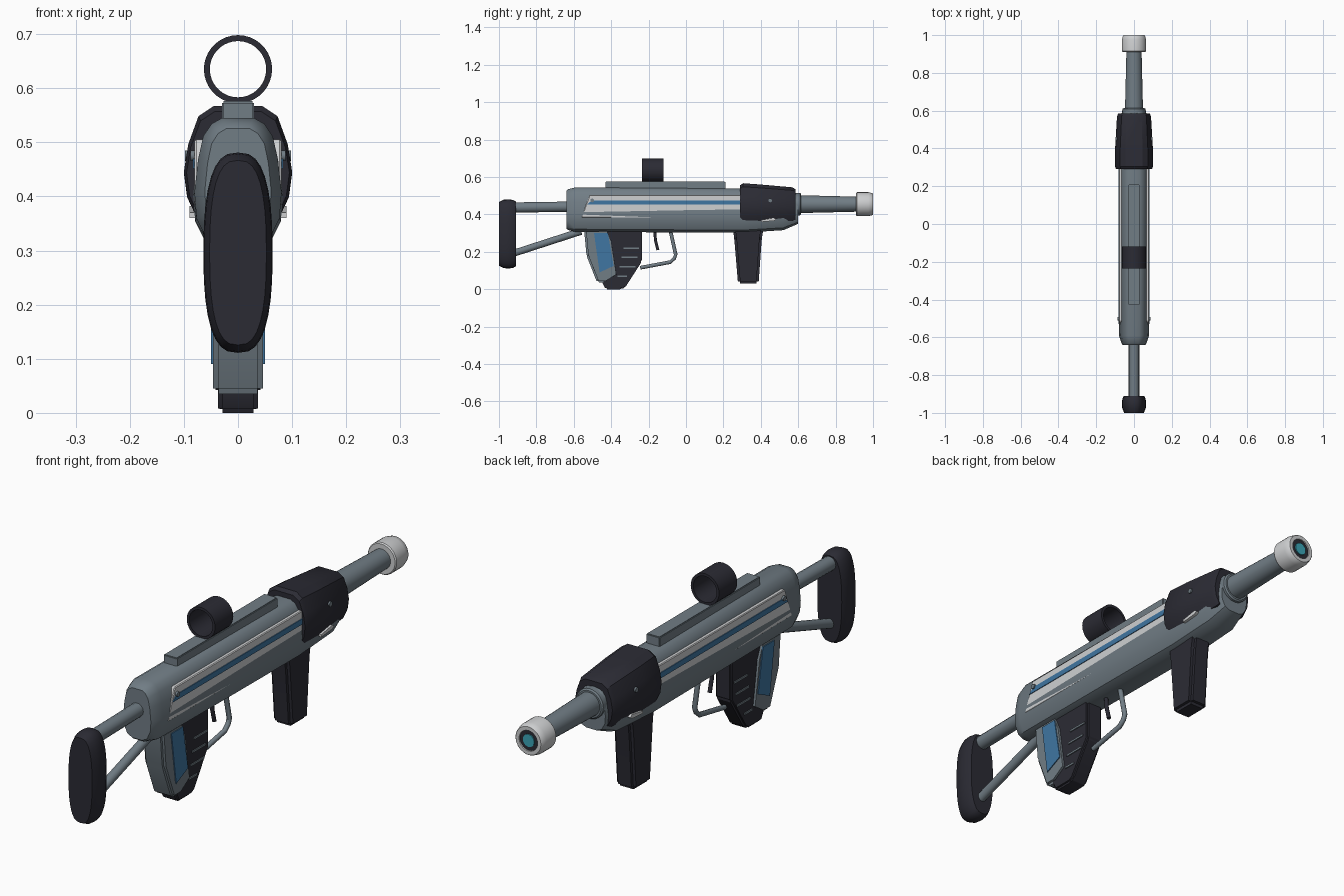
import bpy, bmesh, math
from mathutils import Vector

if "Cube" in bpy.data.objects:
    bpy.data.objects.remove(bpy.data.objects["Cube"])


def material(name, rgb):
    m = bpy.data.materials.new(name)
    m.use_nodes = True
    m.diffuse_color = (*rgb, 1)
    m.node_tree.nodes["Principled BSDF"].inputs["Base Color"].default_value = (*rgb, 1)
    return m


STEEL = material("steel grey", (0.165, 0.205, 0.235))
DARK = material("charcoal", (0.024, 0.024, 0.034))
WHITE = material("off white", (0.62, 0.63, 0.64))
BLUE = material("blue", (0.05, 0.18, 0.36))
CYAN = material("cyan glow", (0.045, 0.38, 0.48))


def finish(name, bm, mat, bevel=0, segments=2):
    bmesh.ops.recalc_face_normals(bm, faces=bm.faces)
    if bevel:
        bmesh.ops.bevel(bm, geom=bm.edges[:], offset=bevel, segments=segments,
                        affect='EDGES', clamp_overlap=True)
    for f in bm.faces:
        f.smooth = True
    me = bpy.data.meshes.new(name)
    bm.to_mesh(me)
    bm.free()
    me.materials.append(mat)
    me.set_sharp_from_angle(angle=math.radians(32))
    ob = bpy.data.objects.new(name, me)
    bpy.context.collection.objects.link(ob)
    return ob


def loft(name, loops, mat, closed=False):
    """Skin a row of equal loops; closed joins last to first, otherwise ends are capped."""
    bm = bmesh.new()
    rows = [[bm.verts.new(p) for p in loop] for loop in loops]
    n = len(rows[0])
    pairs = list(zip(rows, rows[1:])) + ([(rows[-1], rows[0])] if closed else [])
    for a, b in pairs:
        for i in range(n):
            j = (i + 1) % n
            bm.faces.new((a[i], a[j], b[j], b[i]))
    if not closed:
        bm.faces.new(rows[0])
        bm.faces.new(rows[-1])
    return finish(name, bm, mat)


def lathe(name, profile, z, mat, closed=False, n=28):
    """Turn (y, radius) points around an axis along y."""
    loops = [[(r * math.cos(math.tau * i / n), y, z + r * math.sin(math.tau * i / n))
              for i in range(n)] for y, r in profile]
    return loft(name, loops, mat, closed)


def tube(name, path, r, mat, n=14):
    """Round bar along a (y, z) path in the middle plane."""
    pts = [Vector((0, y, z)) for y, z in path]
    side, loops = Vector((1, 0, 0)), []
    for i, p in enumerate(pts):
        t = (pts[min(i + 1, len(pts) - 1)] - pts[max(i - 1, 0)]).normalized()
        up = t.cross(side)
        loops.append([p + r * (math.cos(math.tau * k / n) * side + math.sin(math.tau * k / n) * up)
                      for k in range(n)])
    return loft(name, loops, mat)


def prism(name, outline, x0, x1, mat, bevel=0, segments=2):
    """Side outline of (y, z) points, extruded from x0 to x1."""
    bm = bmesh.new()
    a = [bm.verts.new((x0, y, z)) for y, z in outline]
    b = [bm.verts.new((x1, y, z)) for y, z in outline]
    bm.faces.new(a)
    bm.faces.new(b)
    for i in range(len(a)):
        j = (i + 1) % len(a)
        bm.faces.new((a[i], a[j], b[j], b[i]))
    return finish(name, bm, mat, bevel, segments)


def box(name, y0, y1, z0, z1, x0, x1, mat, bevel=0):
    return prism(name, [(y0, z0), (y1, z0), (y1, z1), (y0, z1)], x0, x1, mat, bevel)


def shell(name, half, sections, mat):
    """Mirror a half profile (x, height 0-1) and loft it through (y, x scale, top, bottom)."""
    ring = half + [(-x, h) for x, h in reversed(half)]
    return loft(name, [[(x * s, y, bot + h * (top - bot)) for x, h in ring]
                       for y, s, top, bot in sections], mat)


# Main body and front shroud
shell("body", [(.03, 1), (.05, .955), (.066, .86), (.076, .68), (.083, .42), (.079, .22),
               (.06, .06), (.03, 0)],
      [(-.64, .74, .525, .325), (-.63, .8, .535, .317), (-.59, .97, .545, .307),
       (.3, 1, .538, .302), (.52, .97, .53, .316), (.6, .75, .508, .35)], STEEL)
shell("front_shroud", [(.045, 1), (.073, .91), (.092, .66), (.1, .42), (.094, .2), (.075, 0)],
      [(.29, .95, .557, .362), (.305, 1, .567, .358), (.4, 1, .56, .358),
       (.57, .9, .545, .365), (.585, .83, .535, .372)], DARK)

# Barrel, muzzle and lens
lathe("barrel", [(.55, .049), (.92, .04)], .455, STEEL)
lathe("barrel_collar", [(.57, .06), (.61, .06), (.615, .054)], .455, STEEL)
lathe("muzzle", [(.91, .036), (.91, .06), (.915, .064), (.975, .064), (.998, .058), (1, .056),
                 (1, .041), (.98, .04)], .455, WHITE, closed=True)
lathe("muzzle_bore", [(.93, .042), (.995, .042)], .455, DARK)
lathe("muzzle_lens", [(.97, .025), (.999, .025)], .455, CYAN)

# Top rail and ring sight
box("top_rail", -.43, .21, .53, .576, -.03, .03, STEEL, .003)
lathe("ring_sight", [(-.235, .063), (-.12, .063), (-.12, .052), (-.235, .052)], .635, DARK,
      closed=True, n=36)

# Stock rods and butt pad
tube("upper_stock_rod", [(-.93, .437), (-.6, .442)], .028, STEEL)
tube("lower_stock_rod", [(-.93, .19), (-.56, .31)], .019, STEEL)


def pad_loop(y, s):
    loop = []
    for i in range(32):
        c, d = math.cos(math.tau * i / 32), math.sin(math.tau * i / 32)
        loop.append((math.copysign(abs(c) ** .72, c) * .064 * s, y,
                     .296 + math.copysign(abs(d) ** .8, d) * (.185 - .08 * (1 - s))))
    return loop


loft("butt_pad", [pad_loop(y, s) for y, s in
                  [(-1, .82), (-.975, .97), (-.95, 1), (-.925, .96), (-.91, .85)]], DARK)

# Rear grip with magazine
prism("magazine", [(-.45, .32), (-.235, .32), (-.235, .15), (-.325, .01), (-.345, 0),
                   (-.43, 0), (-.45, .04)], -.037, .037, DARK, .008)
prism("rear_grip", [(-.545, .32), (-.415, .32), (-.39, .26), (-.362, .075), (-.425, .035),
                    (-.475, .035), (-.532, .18)], -.046, .046, STEEL, .01)

# Trigger, guard and front grip
tube("trigger", [(-.168, .32), (-.163, .26), (-.15, .21)], .008, DARK)
tube("trigger_guard", [(-.085, .32), (-.055, .185), (-.063, .165), (-.085, .145), (-.245, .115)],
     .01, STEEL)
prism("front_grip", [(.25, .33), (.415, .33), (.405, .27), (.388, .03), (.278, .03),
                     (.258, .27)], -.042, .042, DARK, .012)

# Side details, repeated left and right
for s, tag in ((1, "left"), (-1, "right")):
    prism("side_panel_" + tag, [(-.56, .383), (.31, .378), (.31, .505), (-.515, .505)],
          .055 * s, .08 * s, WHITE, .003, 1)
    prism("side_stripe_" + tag, [(-.53, .452), (.3, .452), (.3, .474), (-.505, .474)],
          .078 * s, .083 * s, BLUE)
    prism("grip_inlay_" + tag, [(-.492, .302), (-.418, .302), (-.387, .125), (-.462, .09)],
          .044 * s, .0495 * s, BLUE)
    for i in range(4):
        y, z = -.335 - .01 * i, .22 - .05 * i
        box(f"magazine_rib_{tag}_{i + 1}", y, y + (.085 if i < 3 else .05), z - .004, z + .004,
            .03 * s, .041 * s, STEEL)
    for name, y, z, x in (("panel_screw_", -.502, .475, .088), ("shroud_screw_", .45, .475, .098)):
        ring = [(y + .01 * math.cos(math.tau * i / 12), z + .01 * math.sin(math.tau * i / 12))
                for i in range(12)]
        prism(name + tag, ring, .07 * s, x * s, STEEL)
    prism("shroud_catch_" + tag, [(.4, .36), (.47, .366), (.482, .374), (.47, .382), (.4, .37)],
          .065 * s, .09 * s, WHITE)
